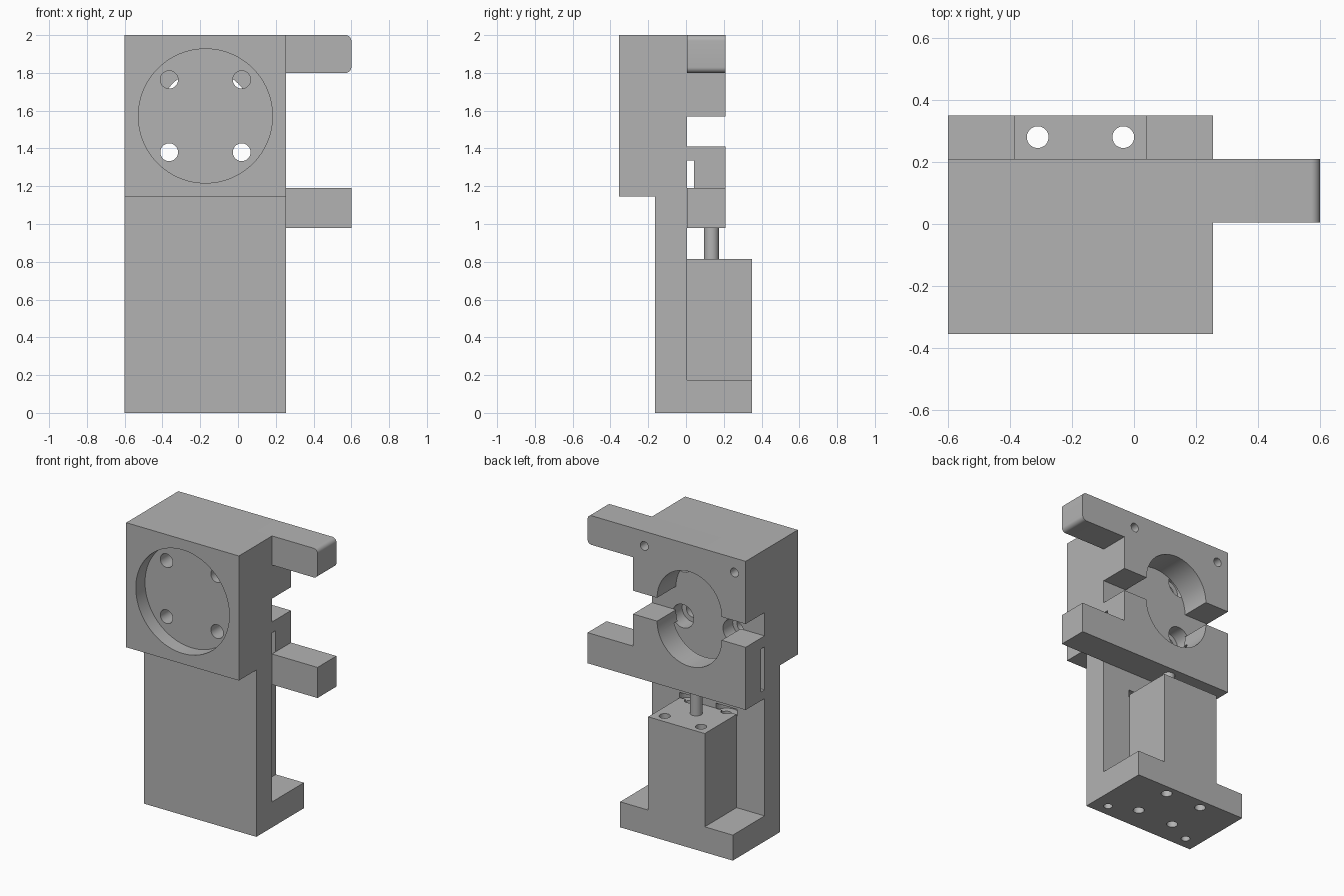
import bpy, bmesh
from math import pi, cos, sin, radians
from mathutils import Matrix

if "Cube" in bpy.data.objects:
    bpy.data.objects.remove(bpy.data.objects["Cube"])

grey = bpy.data.materials.new("machined_grey")
grey.use_nodes = True
COLOR = (0.45, 0.45, 0.45, 1)
grey.diffuse_color = COLOR
grey.node_tree.nodes["Principled BSDF"].inputs["Base Color"].default_value = COLOR

LEFT, RIGHT, MID = -0.6, 0.255, -0.1725   # body sides and centre line
FACE = 0.005                              # mounting face of the back plate
JAW_BACK = 0.21


def add(name, bm):
    bmesh.ops.recalc_face_normals(bm, faces=bm.faces)
    mesh = bpy.data.meshes.new(name)
    bm.to_mesh(mesh)
    bm.free()
    mesh.materials.append(grey)
    obj = bpy.data.objects.new(name, mesh)
    bpy.context.collection.objects.link(obj)
    return obj


def prism(name, points, axis, start, end):
    """Extrude a profile, (y, z) along x or (x, z) along y."""
    bm = bmesh.new()
    place = (lambda p: (start, p[0], p[1])) if axis == "x" else (lambda p: (p[0], start, p[1]))
    face = bm.faces.new([bm.verts.new(place(p)) for p in points])
    ext = bmesh.ops.extrude_face_region(bm, geom=[face])["geom"]
    step = (end - start, 0, 0) if axis == "x" else (0, end - start, 0)
    bmesh.ops.translate(bm, vec=step, verts=[v for v in ext if isinstance(v, bmesh.types.BMVert)])
    return add(name, bm)


def box(name, x0, x1, y0, y1, z0, z1):
    return prism(name, [(y0, z0), (y1, z0), (y1, z1), (y0, z1)], "x", x0, x1)


def cylinder(name, axis, a, b, r, start, end, sides=48):
    """Cylinder on y at (x, z) = (a, b), or on z at (x, y) = (a, b)."""
    bm = bmesh.new()
    mid = (start + end) / 2
    turn = Matrix.Rotation(pi / 2, 4, "X") if axis == "y" else Matrix()
    centre = (a, mid, b) if axis == "y" else (a, b, mid)
    bmesh.ops.create_cone(bm, cap_ends=True, segments=sides, radius1=r, radius2=r,
                          depth=end - start, matrix=Matrix.Translation(centre) @ turn)
    return add(name, bm)


def cut(obj, cutters):
    bpy.context.view_layer.objects.active = obj
    for c in cutters:
        c.hide_render = True
        mod = obj.modifiers.new("cut", "BOOLEAN")
        mod.operation, mod.solver, mod.object = "DIFFERENCE", "EXACT", c
        bpy.ops.object.modifier_apply(modifier=mod.name)
    for c in cutters:
        bpy.data.objects.remove(c)


def arc(cx, cz, r, a0, a1, n):
    return [(cx + r * cos(radians(a0 + (a1 - a0) * i / n)),
             cz + r * sin(radians(a0 + (a1 - a0) * i / n))) for i in range(n + 1)]


# Body: thick head, back plate and foot in one side profile
body = prism("body", [(-0.165, 0), (0.35, 0), (0.35, 0.175), (FACE, 0.175), (FACE, 2),
                      (-0.355, 2), (-0.355, 1.145), (-0.165, 1.145)], "x", LEFT, RIGHT)
HEAD_Z = 1.572
cutters = [cylinder("recess", "y", MID, HEAD_Z, 0.355, -0.5, -0.255, 96)]
for sx in (-1, 1):
    for sz in (-1, 1):
        x, z = MID + sx * 0.192, HEAD_Z + sz * 0.192
        cutters += [cylinder("bolt_hole", "y", x, z, 0.047, -0.4, 0.1),
                    cylinder("bolt_counterbore", "y", x, z, 0.08, -0.1, 0.1)]
    # Foot holes, and screw head pockets above the motor
    x = MID + sx * 0.138
    cutters += [cylinder("foot_hole", "z", x, 0.28, 0.035, -0.1, 0.3),
                cylinder("foot_hole", "z", x, FACE, 0.035, -0.1, 0.84),
                cylinder("screw_pocket", "z", x, FACE, 0.08, 0.8, 0.85),
                cylinder("dowel_hole", "z", MID + sx * 0.32, -0.08, 0.028, -0.1, 0.12)]
cut(body, cutters)

# Motor block with its four mounting holes and output rod
motor = box("motor_block", MID - 0.215, MID + 0.215, FACE, 0.35, 0.175, 0.815)
cut(motor, [cylinder("motor_hole", "z", MID + sx * 0.138, y, 0.035, 0.1, 0.9)
            for sx in (-1, 1) for y in (0.28, FACE)])
rod = cylinder("drive_rod", "z", MID, 0.135, 0.04, 0.815, 0.99)


# Gripper jaws: half-round mouth and a finger reaching to one side
def jaw(name, mouth_z, s, finger, rounding):
    def z(h):
        return mouth_z + s * h
    points = [(LEFT, z(0))]
    points += [(x, z(h)) for x, h in arc(MID, 0, 0.245, 180, 0, 40)]
    points += [(RIGHT, z(0)), (RIGHT, z(0.43 - finger))]
    if rounding:
        c = 0.6 - rounding
        points += [(x, z(h)) for x, h in arc(c, 0.43 - finger + rounding, rounding, -90, 0, 8)]
        points += [(x, z(h)) for x, h in arc(c, 0.43 - rounding, rounding, 0, 90, 8)]
    else:
        points += [(0.6, z(0.43 - finger)), (0.6, z(0.43))]
    points += [(LEFT, z(0.43))]
    return prism(name, points, "y", FACE, JAW_BACK)


upper_jaw = jaw("upper_jaw", 1.57, 1, 0.2, 0.03)
cut(upper_jaw, [cylinder("jaw_hole", "y", MID + sx * 0.342, 1.9, 0.03, 0.06, 0.3)
                for sx in (-1, 1)])
lower_jaw = jaw("lower_jaw", 1.41, -1, 0.21, 0)
cut(lower_jaw, [box("guide_groove", LEFT - 0.1, RIGHT, -0.1, 0.042, 1.04, 1.335)])

# Smooth the round walls, keep machined edges sharp
bpy.ops.object.select_all(action="DESELECT")
for obj in (body, motor, rod, upper_jaw, lower_jaw):
    obj.select_set(True)
bpy.context.view_layer.objects.active = body
bpy.ops.object.shade_smooth_by_angle(angle=radians(30))
